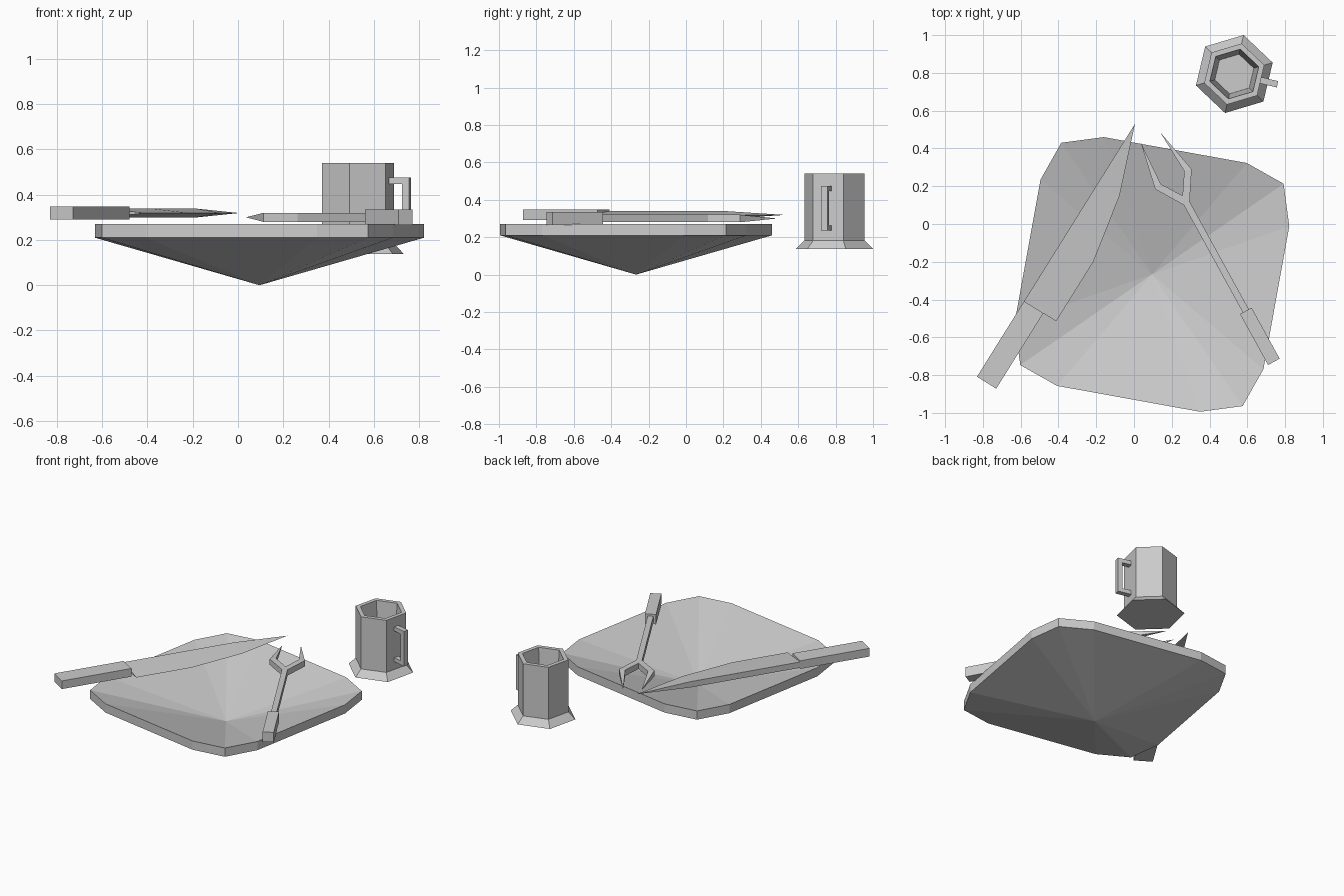
import bpy, bmesh
from math import cos, sin, radians

if "Cube" in bpy.data.objects:
    bpy.data.objects.remove(bpy.data.objects["Cube"])


def finish(name, bm, loc=(0, 0, 0), rot=(0, 0, 0)):
    bmesh.ops.recalc_face_normals(bm, faces=bm.faces)
    me = bpy.data.meshes.new(name)
    bm.to_mesh(me)
    bm.free()
    ob = bpy.data.objects.new(name, me)
    ob.location = loc
    ob.rotation_euler = [radians(a) for a in rot]
    bpy.context.collection.objects.link(ob)
    return ob


def loft(name, outline, rings, loc):
    """Scale an outline through (scale, z) rings; scale 0 is an apex."""
    bm = bmesh.new()
    n = len(outline)
    loops = []
    for s, z in rings:
        if s == 0:
            loops.append([bm.verts.new((0, 0, z))] * n)
        else:
            loops.append([bm.verts.new((x * s, y * s, z)) for x, y in outline])
    for a, b in zip(loops, loops[1:]):
        for i in range(n):
            j = (i + 1) % n
            bm.faces.new(dict.fromkeys((a[i], a[j], b[j], b[i])))
    for lp in (loops[0], loops[-1]):
        if lp[0] != lp[1]:
            bm.faces.new(lp)
    return finish(name, bm, loc)


def slab(name, points, cells, loc, rot):
    """Flat cells thickened by a half height per point (x, y, h); h = 0 gives a sharp edge."""
    bm = bmesh.new()
    top = [bm.verts.new(p) for p in points]
    bot = [bm.verts.new((x, y, -h)) if h else top[i] for i, (x, y, h) in enumerate(points)]
    edges = [(c[i - 1], c[i]) for c in cells for i in range(len(c))]
    for c in cells:
        bm.faces.new([top[i] for i in c])
        bm.faces.new([bot[i] for i in reversed(c)])
    seen = [frozenset(e) for e in edges]
    for a, b in edges:
        side = dict.fromkeys((top[a], bot[a], bot[b], top[b]))
        if seen.count(frozenset((a, b))) == 1 and len(side) > 2:
            bm.faces.new(side)
    return finish(name, bm, loc, rot)


def bar(name, x0, x1, y0, y1, h, loc, rot):
    pts = [(x0, y0, h), (x1, y0, h), (x1, y1, h), (x0, y1, h)]
    return slab(name, pts, [(0, 1, 2, 3)], loc, rot)


# Plate: rounded square dish, one corner repeated four times
outline = []
corner = [(-.255, .727), (-.48, .697), (-.59, .502)]
for k in range(4):
    outline += corner
    corner = [(-y, x) for x, y in corner]
loft("plate", outline, [(0, 0), (1, .21), (1, .27), (0, .06)], (.095, -.267, 0))

# Mug: hollow hexagonal cup with a flared foot
mug_at = (.531, .794, 0)
hexagon = [(cos(radians(16.6 + 60 * i)), sin(radians(16.6 + 60 * i))) for i in range(6)]
loft("mug", hexagon,
     [(.212, .137), (.166, .182), (.166, .54), (.135, .54), (.108, .18)], mug_at)

# Mug handle: squared C shape standing on one side of the cup
c_shape = [(.138, .235), (.235, .235), (.235, .475), (.138, .475),
           (.138, .447), (.203, .447), (.203, .263), (.138, .263)]
slab("mug_handle", [(x, y, .017) for x, y in c_shape],
     [(0, 1, 6, 7), (1, 2, 5, 6), (2, 3, 4, 5)], mug_at, (90, 0, -13.4))

# Knife: origin at the tip, blade pointing along local +y
knife_at, knife_rot = (.005, .53, .319), (0, 0, -32)
slab("knife_blade",
     [(0, -1.107, .02), (.2, -1.107, 0), (.2, -.735, 0), (0, -.735, .02),
      (.133, -.367, 0), (0, -.367, .02), (0, 0, 0)],
     [(0, 1, 2, 3), (3, 2, 4, 5), (5, 4, 6)], knife_at, knife_rot)
bar("knife_handle", 0, .12, -1.578, -1.107, .028, knife_at, knife_rot)

# Fork: origin at the top of the grip, mirrored two-tine head
fork_at, fork_rot = (.592, -.46, .3), (0, 0, 28.8)
bar("fork_handle", -.035, .035, -.308, 0, .034, fork_at, fork_rot)
half = [(.018, 0), (.018, .65), (.11, .795), (.071, .806), (.058, 1.05)]
thick = [.02, .02, .02, .02, 0]
pts = [(s * x, y, h) for s in (1, -1) for (x, y), h in zip(half, thick)]
pts.append((0, .696, .02))
slab("fork_neck_and_tines", pts,
     [(5, 0, 1, 10, 6), (1, 2, 3, 10), (2, 4, 3), (7, 6, 10, 8), (9, 7, 8)],
     fork_at, fork_rot)
